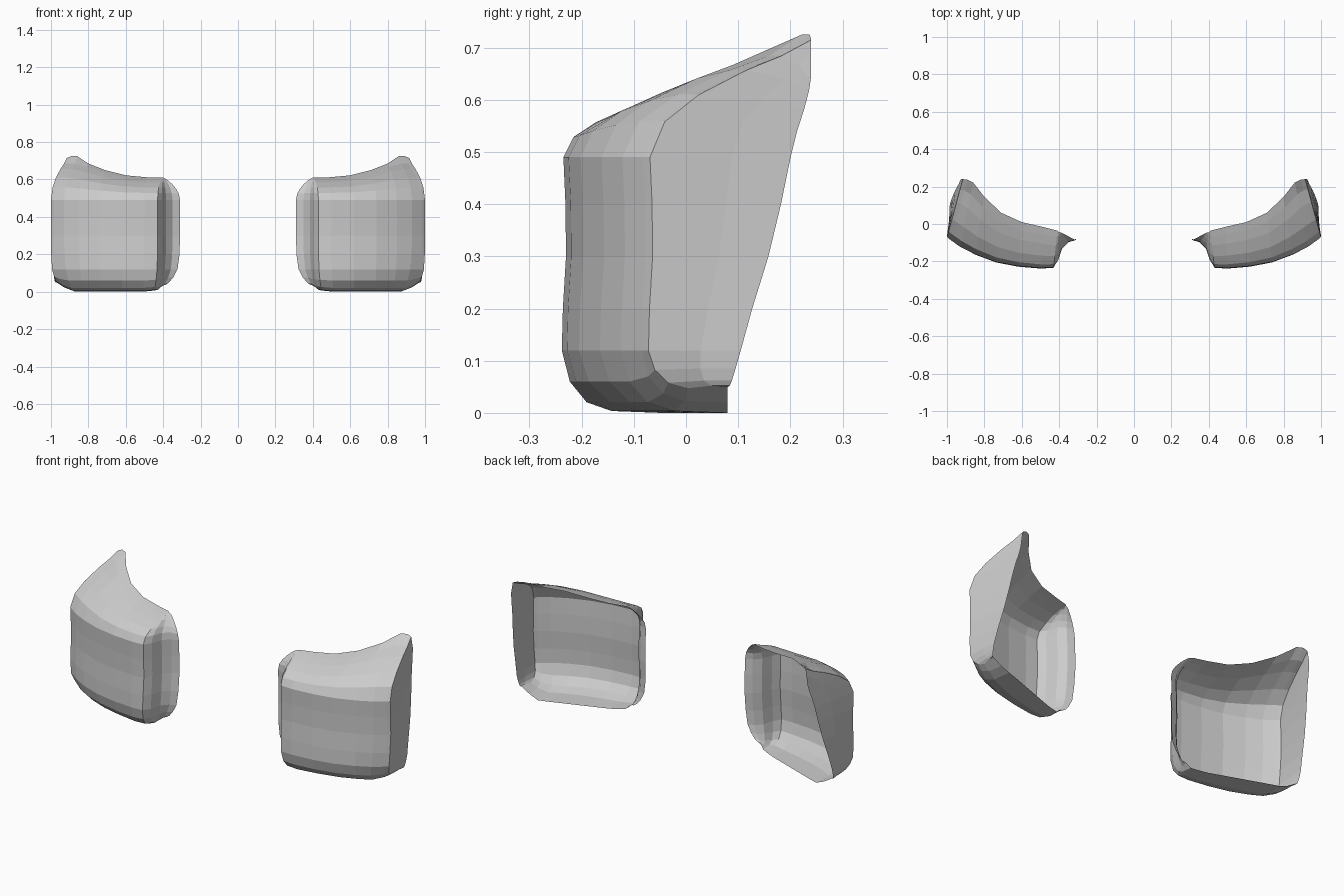
import bpy

default_cube = bpy.data.objects.get("Cube")
if default_cube:
    bpy.data.objects.remove(default_cube, do_unlink=True)

# One plain grey for both pads
grey = bpy.data.materials.new("plain_grey")
grey.use_nodes = True
colour = (0.6, 0.6, 0.6, 1)
grey.diffuse_color = colour
grey.node_tree.nodes["Principled BSDF"].inputs["Base Color"].default_value = colour

# Profile stations from inner rim to outer rim:
# middle x, bottom x, top x, front y, top rim y, bottom z, top z, backward lean
STATIONS = [
    (.31, .40, .38, -.088, -.05, .035, .60, 0),
    (.35, .41, .39, -.10, -.045, .03, .605, 0),
    (.385, .42, .40, -.135, -.045, .02, .61, 0),
    (.405, .43, .405, -.195, -.04, .01, .61, 0),
    (.43, .45, .41, -.235, -.035, .006, .61, 0),
    (.50, .51, .49, -.238, -.015, 0, .612, 0),
    (.62, .62, .60, -.228, .01, 0, .622, 0),
    (.74, .73, .71, -.205, .06, 0, .65, 0),
    (.85, .82, .80, -.165, .145, 0, .685, 0),
    (.93, .87, .86, -.125, .222, 0, .725, 0),
    (.985, .92, .89, -.085, .237, .02, .725, 0),
    (1, .96, .915, -.072, .24, .045, .715, 0),
    (1, .968, .92, .01, .24, .05, .685, .15),
    (1, .975, .925, .075, .24, .05, .655, .25),
]
LOW, SHOULDER, CROWN = .12, .49, .705
INWARD = .45  # sideways share of the outer wall's lean
# Bottom curl: depth, height, sideways pull
BOTTOM = [(1, 0, 1), (.5, .03, .85), (.25, .17, .65), (.08, .5, .4)]
# Front face: height, slight hollow, sideways pull
FRONT = [(LOW, 0, .15), (.2, .002, .03), (.3, .008, 0), (.4, .007, 0), (SHOULDER, .003, 0)]
# Top slope: depths, with the height rising as their square root
TOP = [.1, .31, .6, .82]


def mix(a, b, t):
    return a + (b - a) * t


def profile(x, x_low, x_high, front, top_back, z_low, z_high, lean):
    """Points from the bottom rim, up the front, to the top rim."""
    low_back = max(-.085, min(.08, -.08 + .36 * (x_low - .42)))
    points = []
    for depth, height, pull in BOTTOM:
        z = mix(z_low, LOW, height)
        points.append((mix(x - INWARD * lean * z, x_low, pull),
                       mix(front + lean * z, low_back, depth), z))
    for z, hollow, pull in FRONT:
        points.append((mix(x - INWARD * lean * z, x_low, pull),
                       front + lean * z + hollow, z))
    for depth in TOP:
        z = mix(SHOULDER, min(z_high, CROWN), depth ** .5)
        points.append((mix(x - INWARD * lean * z, x_high, depth),
                       mix(front + lean * z, top_back, depth), z))
    points.append((x_high, top_back, z_high))
    return points


def build_pad(name, side):
    """Open shell lofted across the profiles; side is the sign of x."""
    profiles = [profile(*station) for station in STATIONS]
    rows = len(profiles[0])
    verts = [(side * x, y, z) for p in profiles for x, y, z in p]
    faces = []
    for c in range(len(profiles) - 1):
        for r in range(rows - 1):
            a = c * rows + r
            face = (a, a + rows, a + rows + 1, a + 1)
            faces.append(face if side > 0 else face[::-1])
    mesh = bpy.data.meshes.new(name)
    mesh.from_pydata(verts, [], faces)
    mesh.materials.append(grey)
    mesh.update()
    pad = bpy.data.objects.new(name, mesh)
    bpy.context.collection.objects.link(pad)
    return pad


build_pad("left_pad", 1)
build_pad("right_pad", -1)
